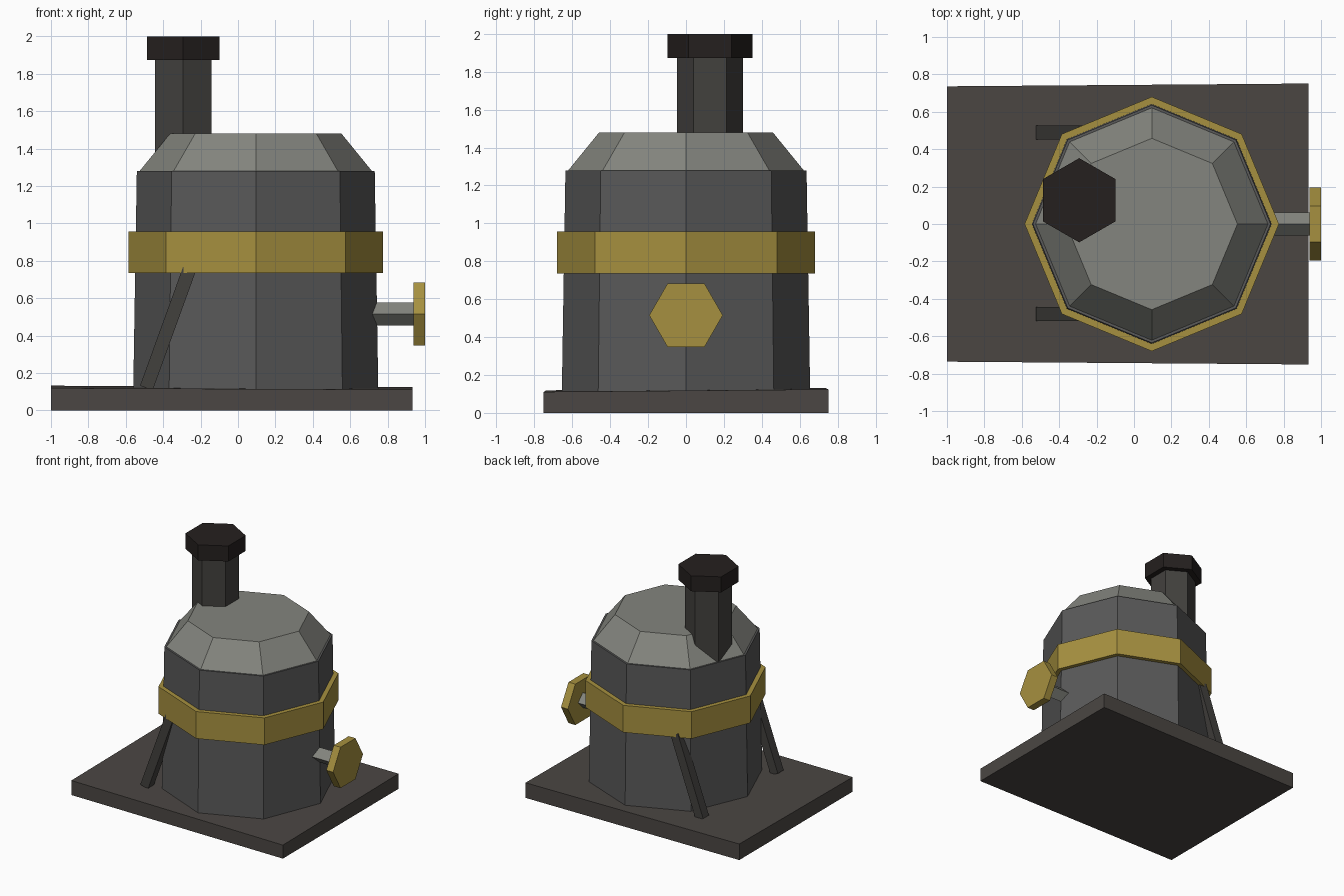
import bpy, bmesh
from math import radians, atan2, hypot
from mathutils import Matrix, Vector

if "Cube" in bpy.data.objects:
    bpy.data.objects.remove(bpy.data.objects["Cube"])


def material(name, rgb):
    m = bpy.data.materials.new(name)
    m.diffuse_color = (*rgb, 1)
    m.use_nodes = True
    m.node_tree.nodes["Principled BSDF"].inputs["Base Color"].default_value = m.diffuse_color
    return m


IRON = material("iron", (0.10, 0.10, 0.10))
STEEL = material("steel", (0.23, 0.235, 0.21))
BRASS = material("brass", (0.38, 0.28, 0.05))
SOOT = material("soot", (0.018, 0.014, 0.013))
PLATE = material("plate", (0.07, 0.062, 0.056))
PIPE = material("pipe", (0.055, 0.052, 0.048))


def finish(name, bm, mat):
    bmesh.ops.recalc_face_normals(bm, faces=bm.faces)
    mesh = bpy.data.meshes.new(name)
    bm.to_mesh(mesh)
    bm.free()
    mesh.materials.append(mat)
    ob = bpy.data.objects.new(name, mesh)
    bpy.context.collection.objects.link(ob)
    return ob


def prism(name, mat, sides, r1, r2, start, end, spin=0):
    """Tapered prism from start to end; spin turns its corners about the axis."""
    a, b = Vector(start), Vector(end)
    axis = b - a
    turn = Matrix.Rotation(radians(90), 4, 'Y') if abs(axis.x) > abs(axis.z) else Matrix()
    bm = bmesh.new()
    bmesh.ops.create_cone(bm, cap_ends=True, segments=sides, radius1=r1, radius2=r2,
                          depth=axis.length,
                          matrix=Matrix.Translation((a + b) / 2) @ turn
                          @ Matrix.Rotation(radians(spin), 4, 'Z'))
    return finish(name, bm, mat)


def box(name, mat, centre, size, tilt=0):
    bm = bmesh.new()
    bmesh.ops.create_cube(bm, size=1, matrix=Matrix.Translation(centre)
                          @ Matrix.Rotation(tilt, 4, 'Y') @ Matrix.Diagonal((*size, 1)))
    return finish(name, bm, mat)


# Base plate, slightly uneven
base = box("base_plate", PLATE, (-0.033, 0, 0.06), (1.933, 1.49, 0.12))
for v in base.data.vertices:
    v.co.y *= 1.008 if v.co.x > 0 else 0.988
    if v.co.z > 0.1:
        v.co.z += (0.008 if v.co.y > 0 else -0.005) + (0.004 if v.co.x < 0 else -0.004)

# Octagonal boiler, brass band and domed lid
CX = 0.095
prism("boiler_body", IRON, 8, 0.655, 0.636, (CX, 0, 0.11), (CX, 0, 1.28))
prism("boiler_band", BRASS, 8, 0.68, 0.68, (CX, 0, 0.735), (CX, 0, 0.957))
prism("boiler_lid", STEEL, 8, 0.625, 0.458, (CX, 0, 1.275), (CX, 0, 1.48))

# Chimney and cap
prism("chimney", PIPE, 6, 0.175, 0.175, (-0.293, 0.127, 1.27), (-0.293, 0.127, 1.88))
prism("chimney_cap", SOOT, 6, 0.225, 0.225, (-0.293, 0.127, 1.873), (-0.293, 0.127, 2.0))

# Valve stem and hand wheel
prism("valve_stem", STEEL, 4, 0.062, 0.062, (0.70, 0, 0.515), (0.95, 0, 0.515))
prism("valve_wheel", BRASS, 6, 0.194, 0.194, (0.938, 0, 0.515), (1.0, 0, 0.515))

# Slanted braces at the back of the boiler
x1, z1, x2, z2 = -0.49, 0.12, -0.26, 0.755
for side, y in (("front", -0.482), ("back", 0.488)):
    box("brace_" + side, PIPE, ((x1 + x2) / 2, y, (z1 + z2) / 2),
        (0.072, 0.075, hypot(x2 - x1, z2 - z1)), atan2(x2 - x1, z2 - z1))
